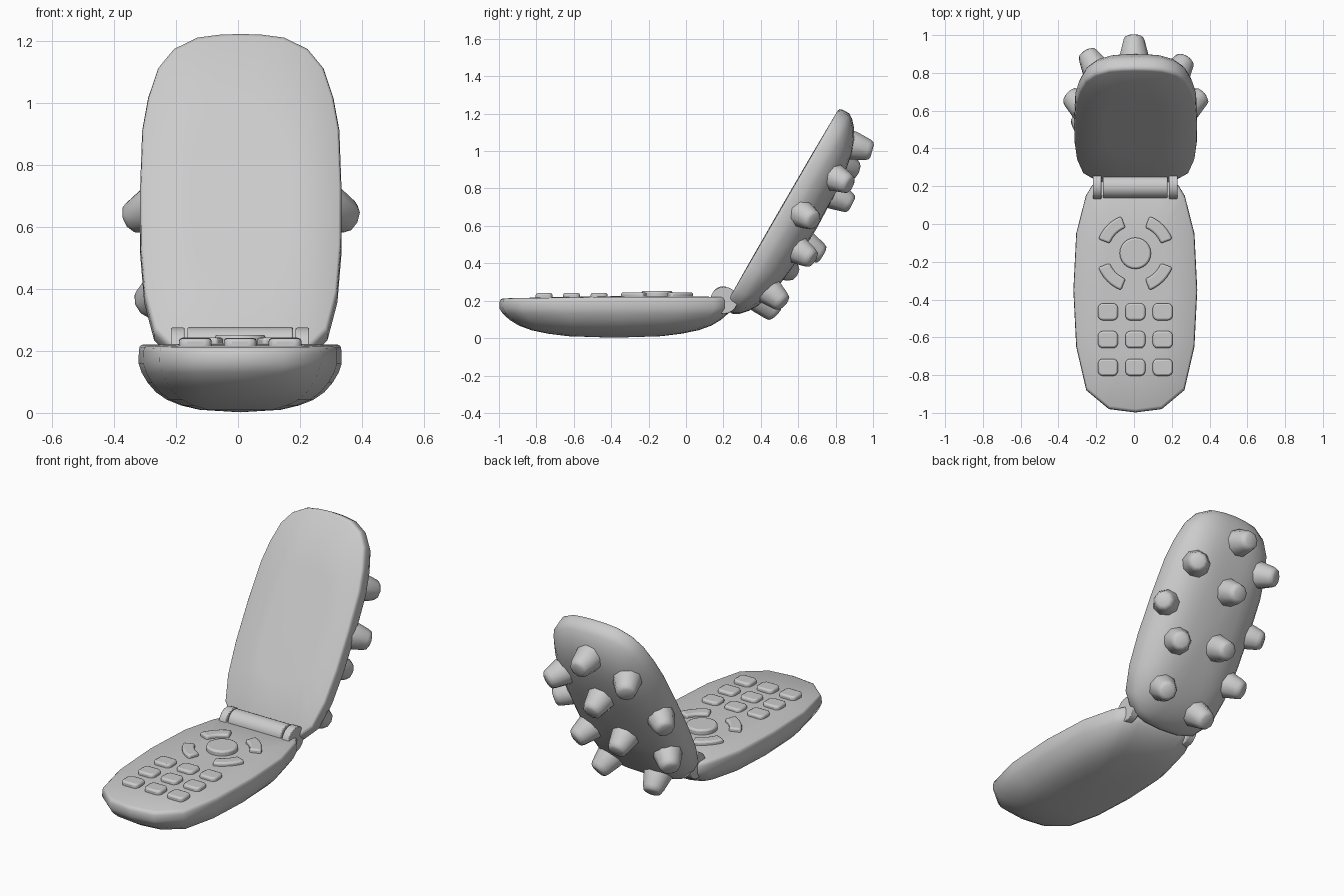
import bpy, bmesh, math
from mathutils import Vector
from mathutils.bvhtree import BVHTree

if "Cube" in bpy.data.objects:
    bpy.data.objects.remove(bpy.data.objects["Cube"])

CX = 0.007
grey = bpy.data.materials.new("soft_grey")
grey.diffuse_color = (0.6, 0.6, 0.6, 1)
grey.use_nodes = True
grey.node_tree.nodes["Principled BSDF"].inputs["Base Color"].default_value = grey.diffuse_color


def finish(bm, name, angle=40, bevel=0):
    bmesh.ops.recalc_face_normals(bm, faces=bm.faces)
    me = bpy.data.meshes.new(name)
    bm.to_mesh(me)
    bm.free()
    ob = bpy.data.objects.new(name, me)
    bpy.context.collection.objects.link(ob)
    me.materials.append(grey)
    if bevel:
        m = ob.modifiers.new("soft_edges", 'BEVEL')
        m.width, m.segments, m.limit_method = bevel, 2, 'ANGLE'
        m.angle_limit = math.radians(40)
    bpy.context.view_layer.objects.active = ob
    ob.select_set(True)
    bpy.ops.object.shade_smooth_by_angle(angle=math.radians(angle))
    ob.select_set(False)
    return ob


def loft(rings, first=None, last=None):
    """Skin a list of equal closed rings; ends are poles or flat caps."""
    bm = bmesh.new()
    rows = [[bm.verts.new(p) for p in r] for r in rings]
    n = len(rows[0])
    for a, b in zip(rows, rows[1:]):
        for i in range(n):
            bm.faces.new((a[i], a[(i + 1) % n], b[(i + 1) % n], b[i]))
    for row, pole in ((rows[0], first), (rows[-1], last)):
        if pole is None:
            bm.faces.new(row)
        else:
            v = bm.verts.new(pole)
            for i in range(n):
                bm.faces.new((row[i], row[(i + 1) % n], v))
    return bm


def mirrored(half):
    return half + [(-x, y) for x, y in half[-2:0:-1]]


# shared shell profile: (outline scale, height)
PROFILE = [(.4, .01), (.58, .024), (.72, .042), (.83, .067), (.91, .097), (.97, .13),
           (1, .16), (.998, .2), (.99, .214), (.97, .22), (.5, .223)]


def shell(half, mid, place):
    out = mirrored(half)
    rings = [[place(x * s, mid + (y - mid) * s, z) for x, y in out] for s, z in PROFILE]
    return loft(rings, place(0, mid, .002), place(0, mid, .224))


# keypad half, its top dropping slightly towards the front
def on_base(x, y, z):
    drop = .008 * max(0, (-.4 - y) / .6) if z > .19 else 0
    return Vector((x + CX, y, z - drop))


base_half = [(0, -.998), (.14, -.98), (.26, -.88), (.313, -.65), (.328, -.35),
             (.313, -.05), (.262, .15), (.228, .205), (.15, .235), (0, .243)]
finish(shell(base_half, -.385, on_base), "base_shell", 50)

# lid, tilted open 60 degrees; t runs along it, depth goes out of its back
LEAN = math.radians(60)
C, S = math.cos(LEAN), math.sin(LEAN)


def on_lid(x, t, depth):
    return Vector((x + CX + .002, C * t + S * depth, S * t - C * depth))


lid_half = [(0, .237), (.11, .243), (.2, .27), (.28, .36), (.312, .5), (.325, .68), (.326, .9),
            (.319, 1.12), (.3, 1.24), (.268, 1.35), (.218, 1.42), (.142, 1.463), (.07, 1.474), (0, 1.477)]
LID_MID = .857
lid_bm = shell(lid_half, LID_MID, lambda x, y, z: on_lid(x, y, .09 + .224 - z))
lid_tree = BVHTree.FromBMesh(lid_bm)
finish(lid_bm, "lid_shell", 50)

# tapered knobs over the back of the lid: (x, position along lid)
KNOBS = [(-.01, 1.35), (.245, 1.145), (-.24, 1.225), (-.02, 1.06), (.33, .885), (.205, .705),
         (-.07, .75), (-.33, .885), (.175, .43), (-.285, .59), (-.12, .365)]
KNOB_PROFILE = [(.08, -.06), (.078, 0), (.058, .08), (.05, .098), (.034, .106)]
back = on_lid(0, 0, 1) - on_lid(0, 0, 0)
along = on_lid(0, 1, 0) - on_lid(0, 0, 0)
for i, (x, t) in enumerate(KNOBS):
    e = (t - LID_MID) / .617
    edge = (x / .33) ** 2
    axis = (Vector((math.copysign(1.05 * edge, x), 0, 0)) + along * (.4 * e * abs(e)) + back).normalized()
    start = on_lid(x, t, 1) - Vector((axis.x * .05, 0, 0)) - along * (axis.dot(along) * .05)
    hit = lid_tree.ray_cast(start, -back)[0]
    if hit is None:
        hit = on_lid(x, t, .22)
    hit = hit - axis * (.02 * edge)
    u = axis.cross(along).normalized()
    v = axis.cross(u)
    rings = [[hit + axis * h + (u * math.cos(k * math.tau / 9) + v * math.sin(k * math.tau / 9)) * r
              for k in range(9)] for r, h in KNOB_PROFILE]
    finish(loft(rings), f"knob_{i + 1}", 50)


# hinge: barrel and two knuckles along x
def hinge_part(name, x0, x1, r, y, z):
    rings = [[Vector((x, y + r * math.cos(k * math.tau / 20), z + r * math.sin(k * math.tau / 20)))
              for k in range(20)] for x in (x0, x1)]
    finish(loft(rings), name, 40, .004)


hinge_part("hinge_barrel", -.163, .177, .06, .197, .217)
hinge_part("hinge_knuckle_left", -.217, -.172, .073, .203, .202)
hinge_part("hinge_knuckle_right", .186, .23, .073, .203, .202)


# keys: flat outlines pushed up through the base
def key(name, outline, top, bevel=.01):
    finish(loft([[Vector((x, y, z)) for x, y in outline] for z in (.2, top)]), name, 40, bevel)


for row in range(3):
    for col in range(3):
        cx, cy = CX + (col - 1) * .145, -.465 - row * .147
        w, d, c = .053, .045, .016
        pts = [(w, c - d), (w, d - c), (w - c, d), (c - w, d),
               (-w, d - c), (-w, c - d), (c - w, -d), (w - c, -d)]
        key(f"number_key_{row * 3 + col + 1}", [(cx + a, cy + b) for a, b in pts], .242 - row * .001)

PAD = (CX, -.155)


def polar(r, deg):
    a = math.radians(deg)
    return (PAD[0] + r * math.cos(a), PAD[1] + r * math.sin(a))


key("centre_key", [polar(.083, k * 15) for k in range(24)], .252)
for q in range(4):
    span = [q * 90 + 21 + k * 8 for k in range(7)]
    arc = [polar(.21, a) for a in span] + [polar(.145, a) for a in reversed(span)]
    key(f"arc_key_{q + 1}", arc, .244)
